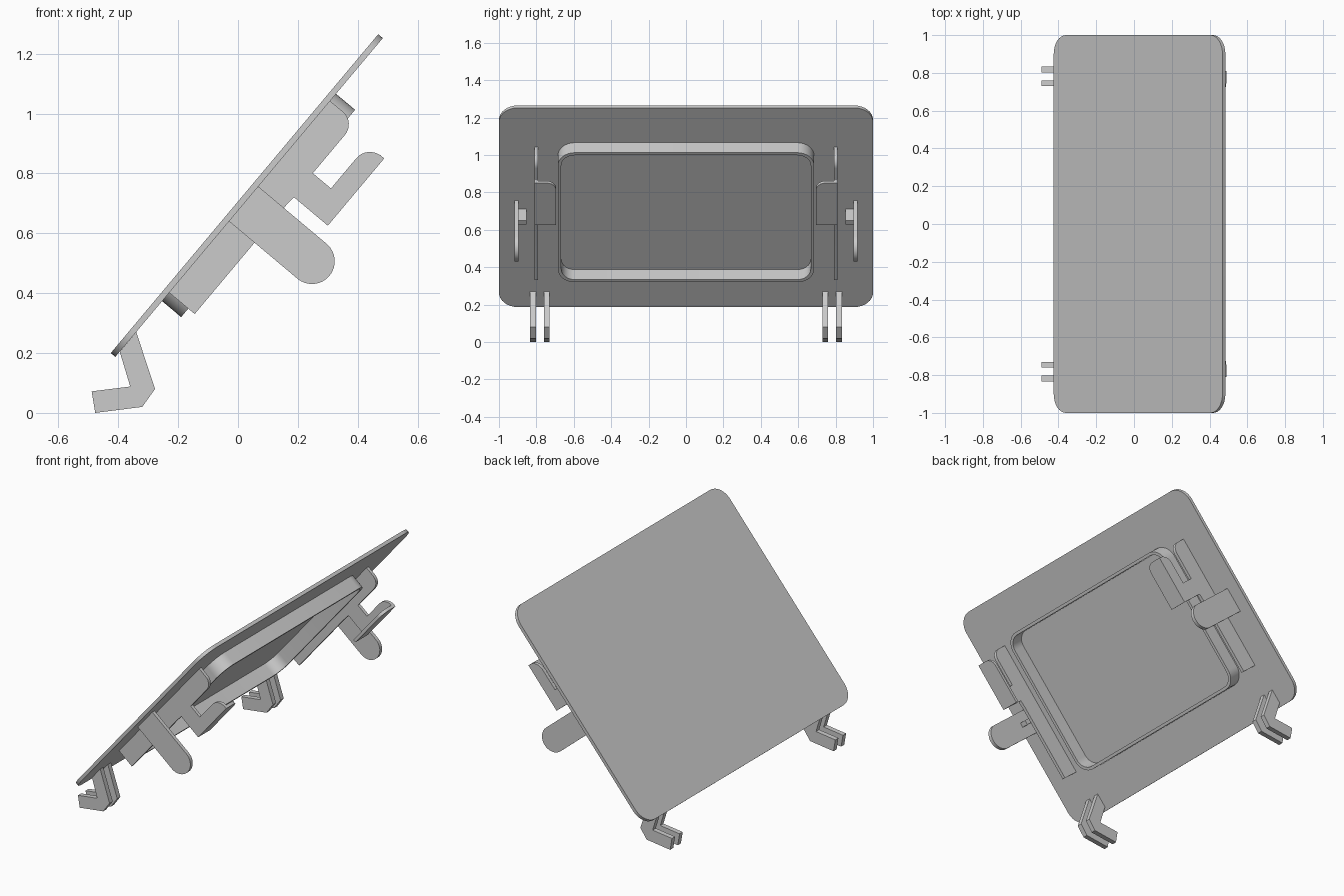
import bpy, bmesh, math
from mathutils import Vector

if "Cube" in bpy.data.objects:
    bpy.data.objects.remove(bpy.data.objects["Cube"])

# Tilted frame: u runs up the slope, n points out of the underside
A = math.radians(50)
U = Vector((math.cos(A), 0, math.sin(A)))
N = Vector((math.sin(A), 0, -math.cos(A)))
Y = Vector((0, 1, 0))
X, Z = Vector((1, 0, 0)), Vector((0, 0, 1))
O = Vector((-0.425, 0, 0.20))
ZERO = Vector((0, 0, 0))
T = 0.02        # sheet thickness


def arc(ca, cb, r, start, end, steps=8):
    return [(ca + r * math.cos(math.radians(start + (end - start) * i / steps)),
             cb + r * math.sin(math.radians(start + (end - start) * i / steps)))
            for i in range(steps + 1)]


def round_rect(a0, a1, b0, b1, r):
    return (arc(a1 - r, b1 - r, r, 0, 90) + arc(a0 + r, b1 - r, r, 90, 180)
            + arc(a0 + r, b0 + r, r, 180, 270) + arc(a1 - r, b0 + r, r, 270, 360))


def prism(name, pts, lo, hi, a, b, c, origin, hole=None):
    """Extrude a profile in the a/b plane from lo to hi along c."""
    bm = bmesh.new()

    def ring(points, h):
        return [bm.verts.new(origin + a * p + b * q + c * h) for p, q in points]

    def bridge(r1, r2):
        for i in range(len(r1)):
            j = (i + 1) % len(r1)
            bm.faces.new((r1[i], r1[j], r2[j], r2[i]))

    o0, o1 = ring(pts, lo), ring(pts, hi)
    bridge(o0, o1)
    if hole:
        i0, i1 = ring(hole, lo), ring(hole, hi)
        bridge(i0, i1)
        bridge(o0, i0)
        bridge(o1, i1)
    else:
        bm.faces.new(o0)
        bm.faces.new(o1)
    bmesh.ops.recalc_face_normals(bm, faces=bm.faces)
    me = bpy.data.meshes.new(name)
    bm.to_mesh(me)
    bm.free()
    ob = bpy.data.objects.new(name, me)
    bpy.context.collection.objects.link(ob)
    bpy.ops.object.select_all(action='DESELECT')
    ob.select_set(True)
    bpy.context.view_layer.objects.active = ob
    bpy.ops.object.shade_smooth_by_angle(angle=math.radians(30))
    return ob


# Main cover plate and the raised rim beneath it
prism("cover_plate", round_rect(0, 1.39, -1, 1, 0.1), 0, T, U, Y, N, O)
prism("underside_rim", round_rect(0.243, 1.147, -0.685, 0.685, 0.09), T, 0.103, U, Y, N, O,
      hole=round_rect(0.261, 1.129, -0.667, 0.667, 0.072))

# Side profiles in (u, n) and leg profile in (x, z)
latch = ([(0.28, T), (0.28, 0.131), (0.744, 0.131), (0.792, 0.134), (0.792, 0.282), (1.085, 0.282)]
         + arc(1.025, 0.27, 0.06, 0, -90)
         + [(0.894, 0.21), (0.894, 0.131)]
         + arc(1.061, 0.076, 0.055, 90, 0) + [(1.116, T)])
paddle = [(0.743, T)] + arc(0.667, 0.318, 0.076, 0, 180, 16) + [(0.591, T)]
leg = [(-0.34, 0.27), (-0.277, 0.08), (-0.32, 0.02), (-0.477, 0.0),
       (-0.489, 0.072), (-0.36, 0.088), (-0.395, 0.204)]
flange = [(0.792, 0.79), (1.085, 0.79)] + arc(1.035, 0.745, 0.05, 0, -90) + [(0.792, 0.695)]

for side, s in (("left", -1), ("right", 1)):
    # Latch web with its inward flange
    prism("latch_web_" + side, latch, s * 0.79, s * 0.81, U, N, Y, O)
    prism("latch_flange_" + side, [(u, s * y) for u, y in flange], 0.264, 0.282, U, Y, N, O)
    # Rounded paddle tab with a stiffening rib
    prism("paddle_" + side, paddle, s * 0.895, s * 0.917, U, N, Y, O)
    prism("paddle_rib_" + side, [(0.655, T), (0.683, T), (0.683, 0.115), (0.655, 0.115)],
          s * 0.853, s * 0.895, U, N, Y, O)
    # Pair of hooked legs
    for part, y0, y1 in (("inner", 0.73, 0.76), ("outer", 0.803, 0.833)):
        prism("hook_leg_%s_%s" % (part, side), leg, s * y0, s * y1, X, Z, Y, ZERO)
